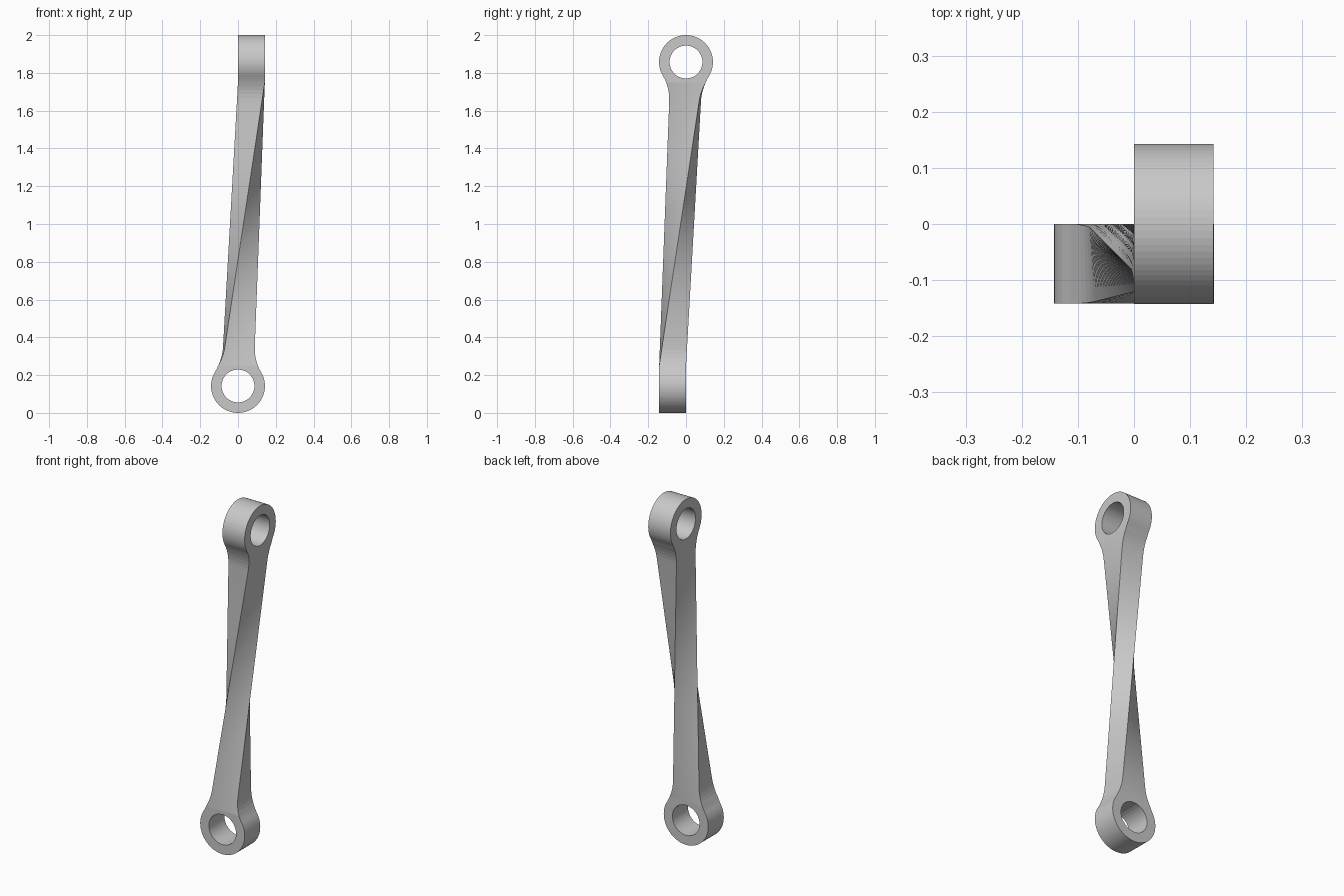
import bpy, bmesh, math

if "Cube" in bpy.data.objects:
    bpy.data.objects.remove(bpy.data.objects["Cube"])

R, HOLE, C = 0.1425, 0.087, 0.1425     # eye radius, hole radius, eye centre height
T, W = 0.142, 0.085                    # thickness, half width of the shank
ZF, Z0 = 0.35, 0.25                    # fillet end, start of the twist
N, STEPS = 8, 72                       # shank divisions across and along

# fillet arc tangent to both the eye and the shank side
dz = ZF - C
RF = (W * W + dz * dz - R * R) / (2 * (R - W))
TANG = math.atan2(dz, W + RF)          # angle of the tangent point on the eye


def half_width(z):
    z = min(z, 2 - z)
    if z >= ZF:
        return W
    return W + RF - math.sqrt(RF * RF - (ZF - z) ** 2)


def bottom(u, d, z):
    return (u, d, z)


def top(u, d, z):
    return (-d, u, 2 - z)


bm = bmesh.new()


def quad(*pts):
    bm.faces.new([bm.verts.new(p) for p in pts])


def eye(place):
    # outline: right fillet, round eye, left fillet, open top edge
    zt = C + R * math.sin(TANG)
    side = [Z0 + (zt - Z0) * i / 5 for i in range(6)]
    right = [(half_width(z), z) for z in side]
    sweep = math.pi + 2 * TANG
    arc = [(R * math.cos(TANG - sweep * i / 48), C + R * math.sin(TANG - sweep * i / 48))
           for i in range(1, 48)]
    left = [(-u, z) for u, z in reversed(right)]
    h = half_width(Z0)
    edge = [(-h + 2 * h * i / N, Z0) for i in range(1, N)]
    outline = right + arc + left + edge
    solid = len(right + arc + left) - 1
    inner = []
    for u, z in outline:
        a = math.atan2(z - C, u)
        inner.append((HOLE * math.cos(a), C + HOLE * math.sin(a)))
    for i in range(len(outline)):
        j = (i + 1) % len(outline)
        (a, az), (b, bz) = outline[i], outline[j]
        (p, pz), (q, qz) = inner[i], inner[j]
        for d in (-T, 0):              # flat cheeks
            quad(place(a, d, az), place(b, d, bz), place(q, d, qz), place(p, d, pz))
        quad(place(p, -T, pz), place(q, -T, qz), place(q, 0, qz), place(p, 0, pz))
        if i < solid:                  # outer rim
            quad(place(a, -T, az), place(b, -T, bz), place(b, 0, bz), place(a, 0, az))


def section(k):
    # rectangle section moving in straight lines to the quarter-turned one
    t = k / STEPS
    z = Z0 + (2 - 2 * Z0) * t
    h = half_width(z)
    ring = [(-h + 2 * h * i / N, -T) for i in range(N + 1)]
    ring += [(h - 2 * h * i / N, 0) for i in range(N + 1)]
    return [(u * (1 - t) - d * t, d * (1 - t) + u * t, z) for u, d in ring]


# two eyes and the twisted shank
eye(bottom)
eye(top)
rings = [section(k) for k in range(STEPS + 1)]
for lo, hi in zip(rings, rings[1:]):
    for i in range(len(lo)):
        j = (i + 1) % len(lo)
        quad(lo[i], lo[j], hi[j], hi[i])

bmesh.ops.remove_doubles(bm, verts=bm.verts, dist=1e-5)
bmesh.ops.recalc_face_normals(bm, faces=bm.faces)
mesh = bpy.data.meshes.new("twisted_link")
bm.to_mesh(mesh)
bm.free()
grey = bpy.data.materials.new("grey")
grey.diffuse_color = (0.58, 0.58, 0.58, 1)
grey.use_nodes = True
grey.node_tree.nodes["Principled BSDF"].inputs["Base Color"].default_value = grey.diffuse_color
mesh.materials.append(grey)
link = bpy.data.objects.new("twisted_link", mesh)
bpy.context.collection.objects.link(link)
